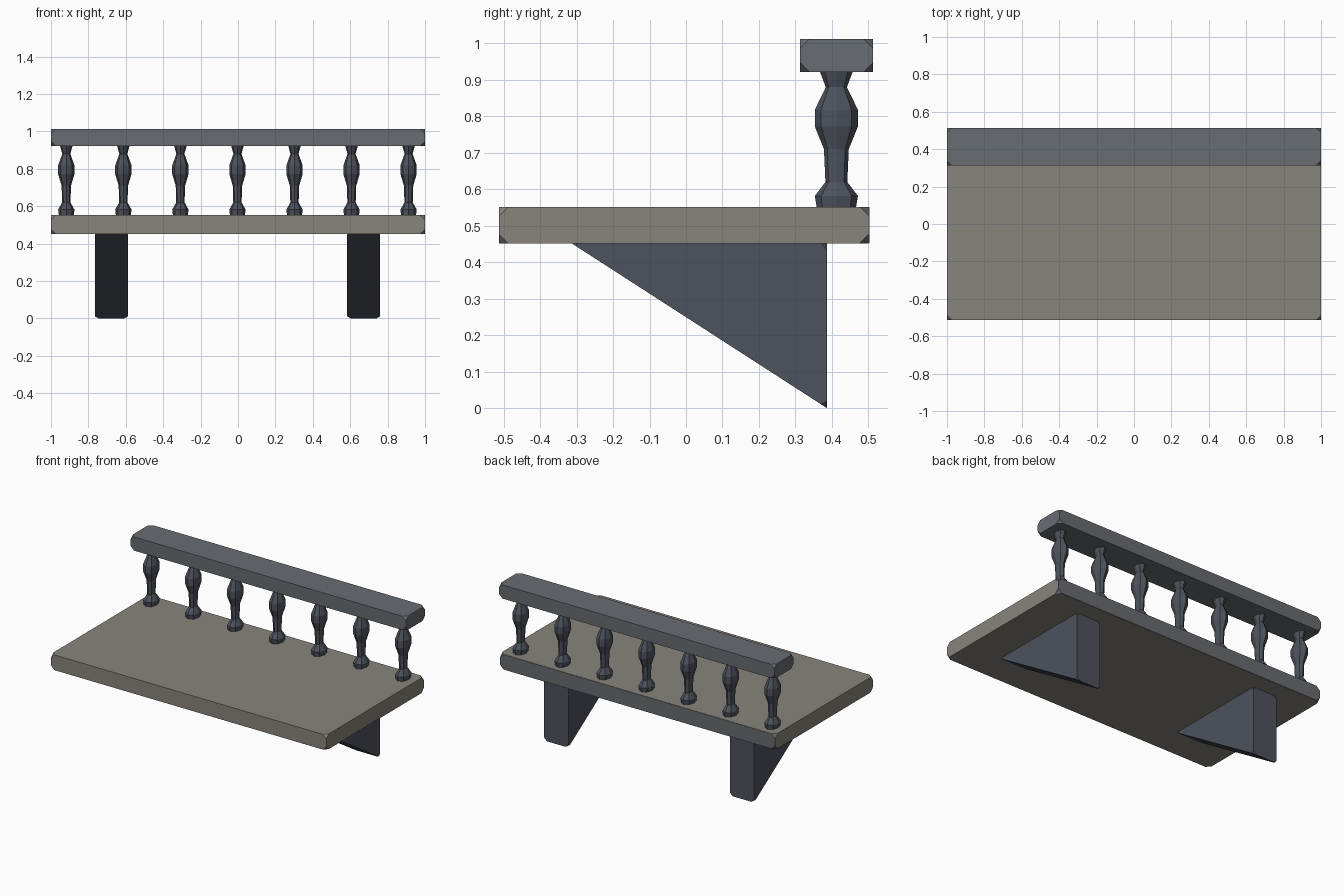
import bpy, bmesh, math

if "Cube" in bpy.data.objects:
    bpy.data.objects.remove(bpy.data.objects["Cube"])


def material(name, rgb):
    m = bpy.data.materials.new(name)
    m.diffuse_color = (*rgb, 1)
    m.use_nodes = True
    m.node_tree.nodes["Principled BSDF"].inputs["Base Color"].default_value = m.diffuse_color
    return m


STONE = material("tan_stone", (0.25, 0.23, 0.20))
RAIL = material("grey_stone", (0.14, 0.15, 0.165))
DARK = material("slate", (0.075, 0.085, 0.11))


def finish(name, bm, mat, chip=0.0):
    # chip clips only the corners, leaving long edges sharp
    if chip:
        bmesh.ops.bevel(bm, geom=bm.verts[:], offset=chip, segments=1, affect='VERTICES')
    bmesh.ops.recalc_face_normals(bm, faces=bm.faces)
    me = bpy.data.meshes.new(name)
    bm.to_mesh(me)
    bm.free()
    me.materials.append(mat)
    ob = bpy.data.objects.new(name, me)
    bpy.context.collection.objects.link(ob)
    return ob


def prism(name, profile, x0, x1, mat, chip):
    # extrude a (y, z) outline along x
    bm = bmesh.new()
    face = bm.faces.new([bm.verts.new((x0, y, z)) for y, z in profile])
    ext = bmesh.ops.extrude_face_region(bm, geom=[face])["geom"]
    moved = [v for v in ext if isinstance(v, bmesh.types.BMVert)]
    bmesh.ops.translate(bm, verts=moved, vec=(x1 - x0, 0, 0))
    return finish(name, bm, mat, chip)


def box(name, half, y0, y1, z0, z1, mat, chip):
    return prism(name, [(y0, z0), (y1, z0), (y1, z1), (y0, z1)], -half, half, mat, chip)


def baluster(name, x, y, profile, sides=8):
    # turned post, narrower along x than along y
    bm = bmesh.new()
    rings = []
    for r, z in profile:
        rings.append([bm.verts.new((x + 0.74 * r * math.cos(2 * math.pi * i / sides),
                                    y + r * math.sin(2 * math.pi * i / sides), z))
                      for i in range(sides)])
    for a, b in zip(rings, rings[1:]):
        for i in range(sides):
            j = (i + 1) % sides
            bm.faces.new((a[i], a[j], b[j], b[i]))
    bm.faces.new(rings[0])
    bm.faces.new(rings[-1])
    return finish(name, bm, DARK)


# Floor slab, base rail sunk in its back edge, and handrail
box("floor_slab", 1.0, -0.512, 0.50, 0.452, 0.552, STONE, 0.025)
box("base_rail", 0.999, 0.313, 0.503, 0.453, 0.551, RAIL, 0.025)
box("handrail", 1.0, 0.313, 0.512, 0.922, 1.012, RAIL, 0.025)

# Triangular support brackets
for side, x in (("left", -0.677), ("right", 0.672)):
    prism(side + "_bracket", [(0.387, 0.0), (0.387, 0.455), (-0.318, 0.455)],
          x - 0.088, x + 0.088, DARK, 0.02)

# Balusters
PROFILE = [(0.053, 0.545), (0.059, 0.582), (0.030, 0.62), (0.034, 0.71),
           (0.059, 0.772), (0.059, 0.818), (0.029, 0.88), (0.046, 0.925)]
for n in range(7):
    baluster(f"baluster_{n + 1}", -0.918 + 0.305 * n, 0.412, PROFILE)
